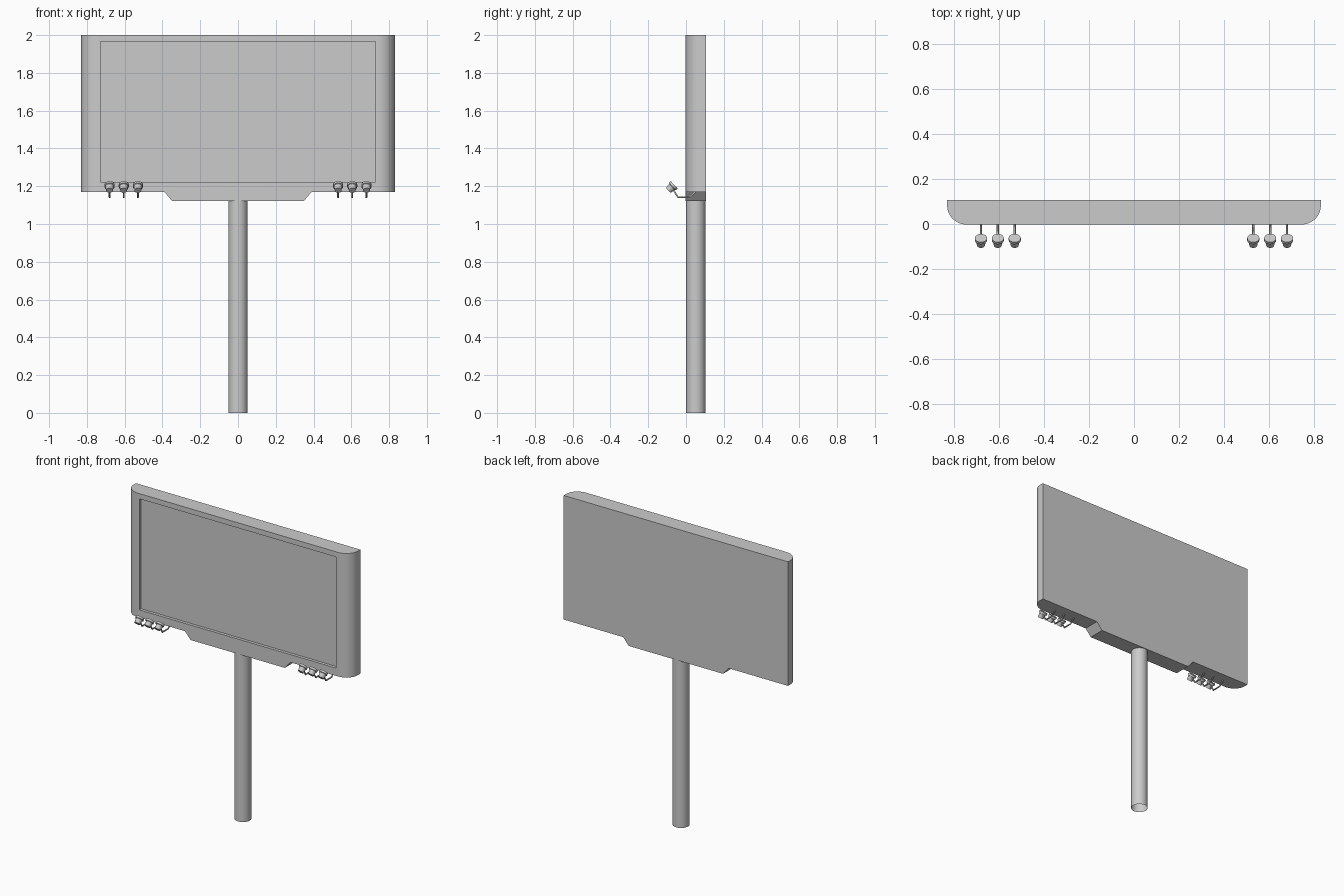
import bpy, bmesh, math
from mathutils import Vector

if "Cube" in bpy.data.objects:
    bpy.data.objects.remove(bpy.data.objects["Cube"])

FRONT, BACK = -0.003, 0.107


def finish(name, bm):
    bmesh.ops.recalc_face_normals(bm, faces=bm.faces)
    mesh = bpy.data.meshes.new(name)
    bm.to_mesh(mesh)
    bm.free()
    ob = bpy.data.objects.new(name, mesh)
    bpy.context.collection.objects.link(ob)
    return ob


def prism(name, pts, direction):
    bm = bmesh.new()
    face = bm.faces.new([bm.verts.new(p) for p in pts])
    ext = bmesh.ops.extrude_face_region(bm, geom=[face], use_keep_orig=True)
    verts = [g for g in ext["geom"] if isinstance(g, bmesh.types.BMVert)]
    bmesh.ops.translate(bm, verts=verts, vec=direction)
    return finish(name, bm)


def select(ob):
    bpy.ops.object.select_all(action='DESELECT')
    ob.select_set(True)
    bpy.context.view_layer.objects.active = ob


def smooth(ob, angle=35):
    select(ob)
    bpy.ops.object.shade_smooth_by_angle(angle=math.radians(angle))


def cut(target, cutter):
    mod = target.modifiers.new("cut", 'BOOLEAN')
    mod.operation, mod.solver, mod.object = 'DIFFERENCE', 'EXACT', cutter
    select(target)
    bpy.ops.object.modifier_apply(modifier=mod.name)
    bpy.data.objects.remove(cutter)


def lathe(name, rings, origin, axis, sides, caps=True):
    """Rings of (radius, distance along axis)."""
    rot = Vector((0, 0, 1)).rotation_difference(Vector(axis).normalized())
    bm = bmesh.new()
    loops = []
    for r, h in rings:
        loops.append([bm.verts.new(Vector(origin) + rot @ Vector((
            r * math.cos(2 * math.pi * i / sides),
            r * math.sin(2 * math.pi * i / sides), h))) for i in range(sides)])
    for a, b in zip(loops, loops[1:]):
        for i in range(sides):
            j = (i + 1) % sides
            bm.faces.new((a[i], a[j], b[j], b[i]))
    if caps:
        bm.faces.new(loops[0])
        bm.faces.new(loops[-1])
    return finish(name, bm)


# Display housing: plan outline with rounded front corners
W, RX, RY, N = 0.83, 0.09, 0.083, 12
right = [(W - RX + RX * math.sin(t), FRONT + RY - RY * math.cos(t))
         for t in (math.pi / 2 * i / N for i in range(N + 1))]
right.append((W, BACK))
plan = right + [(-x, y) for x, y in reversed(right)]
housing = prism("display_housing", [(x, y, 1.122) for x, y in plan], (0, 0, 0.878))

# Trim the lower edge on both sides, leaving the central base
for s in (-1, 1):
    trim = [(0.35 - 0.04, 1.078), (0.39, 1.17), (1.0, 1.17), (1.0, 1.078)]
    trim[0] = (0.35 - 0.039, 1.078)
    cut(housing, prism("trim_cutter", [(s * x, -0.5, z) for x, z in trim], (0, 1, 0)))

# Recessed screen area
screen = [(-0.728, 1.222), (0.728, 1.222), (0.728, 1.965), (-0.728, 1.965)]
cut(housing, prism("screen_cutter", [(x, -0.2, z) for x, z in screen], (0, 0.217, 0)))
smooth(housing)

# Support pole, open ended
smooth(lathe("support_pole", [(0.051, 0), (0.051, 1.123)], (0, 0.052, 0), (0, 0, 1), 32, caps=False))

# Spotlights in two groups of three, each on a bent arm
for side, label in ((-1, "left"), (1, "right")):
    for i, x in enumerate((0.53, 0.605, 0.68)):
        x *= side
        # Bent arm
        cu = bpy.data.curves.new("spotlight_arm", 'CURVE')
        cu.dimensions = '3D'
        cu.bevel_depth, cu.bevel_resolution, cu.use_fill_caps = 0.005, 1, True
        path = [(0.05, 1.172), (0.018, 1.141), (-0.042, 1.141), (-0.07, 1.186)]
        sp = cu.splines.new('POLY')
        sp.points.add(len(path) - 1)
        for p, (y, z) in zip(sp.points, path):
            p.co = (x, y, z, 1)
        arm = bpy.data.objects.new(f"spotlight_arm_{label}_{i + 1}", cu)
        bpy.context.collection.objects.link(arm)
        select(arm)
        bpy.ops.object.convert(target='MESH')
        # Tapered lamp head aimed back up at the screen
        head = lathe(f"spotlight_head_{label}_{i + 1}",
                     [(0.018, 0), (0.022, 0.028), (0.027, 0.03), (0.027, 0.043)],
                     (x, -0.094, 1.178), (0, 0.73, 0.68), 20)
        smooth(head)
